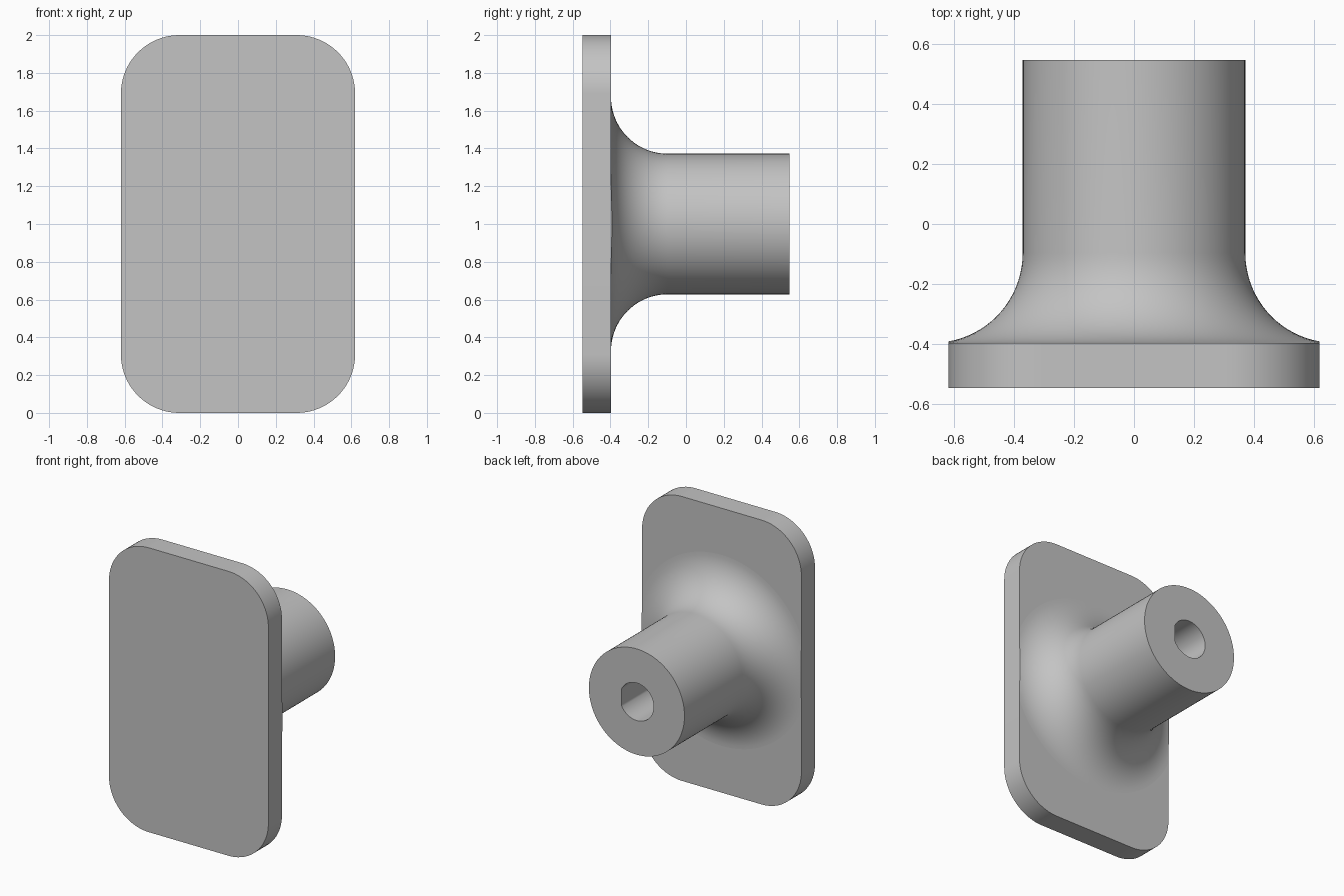
import bpy
import bmesh
from math import radians, cos, sin, pi, tau

cube = bpy.data.objects.get("Cube")
if cube:
    bpy.data.objects.remove(cube)

HALF_W, HEIGHT, MID_Z = 0.62, 2.0, 1.0
FRONT, PLATE_BACK, REAR = -0.548, -0.397, 0.548
CORNER_R, SHAFT_R, FILLET_R = 0.31, 0.372, 0.30
BORE_R, FLAT_X = 0.132, 0.1184
SEGMENTS, ARC_STEPS = 96, 20

grey = bpy.data.materials.new("light grey")
grey.use_nodes = True
colour = (0.55, 0.55, 0.55, 1)
grey.diffuse_color = colour
grey.node_tree.nodes["Principled BSDF"].inputs["Base Color"].default_value = colour


def finish(bm, name):
    bmesh.ops.recalc_face_normals(bm, faces=bm.faces)
    mesh = bpy.data.meshes.new(name)
    bm.to_mesh(mesh)
    bm.free()
    mesh.materials.append(grey)
    obj = bpy.data.objects.new(name, mesh)
    bpy.context.collection.objects.link(obj)
    bpy.ops.object.select_all(action='DESELECT')
    obj.select_set(True)
    bpy.context.view_layer.objects.active = obj
    bpy.ops.object.shade_smooth_by_angle(angle=radians(30))
    return obj


# Rounded rectangular plate
bm = bmesh.new()
outline = []
for quarter, (sx, sz) in enumerate([(1, 1), (-1, 1), (-1, -1), (1, -1)]):
    for i in range(ARC_STEPS + 1):
        a = (quarter + i / ARC_STEPS) * pi / 2
        outline.append(bm.verts.new((
            sx * (HALF_W - CORNER_R) + CORNER_R * cos(a), FRONT,
            MID_Z + sz * (HEIGHT / 2 - CORNER_R) + CORNER_R * sin(a))))
face = bm.faces.new(outline)
solid = bmesh.ops.extrude_face_region(bm, geom=[face], use_keep_orig=True)
for v in solid["geom"]:
    if isinstance(v, bmesh.types.BMVert):
        v.co.y = PLATE_BACK
finish(bm, "mounting_plate")

# Flared shaft with a D-shaped blind bore
bm = bmesh.new()


def ring(y, radius, flat=None):
    verts = []
    for i in range(SEGMENTS):
        a = tau * i / SEGMENTS
        r = radius
        if flat and cos(a) * r > flat:
            r = flat / cos(a)
        verts.append(bm.verts.new((r * cos(a), y, MID_Z + r * sin(a))))
    return verts


rings = []
for i in range(ARC_STEPS + 1):
    a = i / ARC_STEPS * pi / 2
    rings.append(ring(PLATE_BACK + FILLET_R * (1 - cos(a)),
                      SHAFT_R + FILLET_R * (1 - sin(a))))
rings.append(ring(REAR, SHAFT_R))
rings.append(ring(REAR, BORE_R, FLAT_X))
rings.append(ring(PLATE_BACK, BORE_R, FLAT_X))
for a, b in zip(rings, rings[1:]):
    for i in range(SEGMENTS):
        j = (i + 1) % SEGMENTS
        bm.faces.new((a[i], a[j], b[j], b[i]))
bm.faces.new(rings[-1])

# Trim the flare flush with the plate sides
for side in (-1, 1):
    bmesh.ops.bisect_plane(bm, geom=bm.verts[:] + bm.edges[:] + bm.faces[:],
                           plane_co=(side * HALF_W, 0, 0), plane_no=(side, 0, 0))
for v in bm.verts:
    v.co.x = max(-HALF_W, min(HALF_W, v.co.x))
finish(bm, "flared_shaft")
